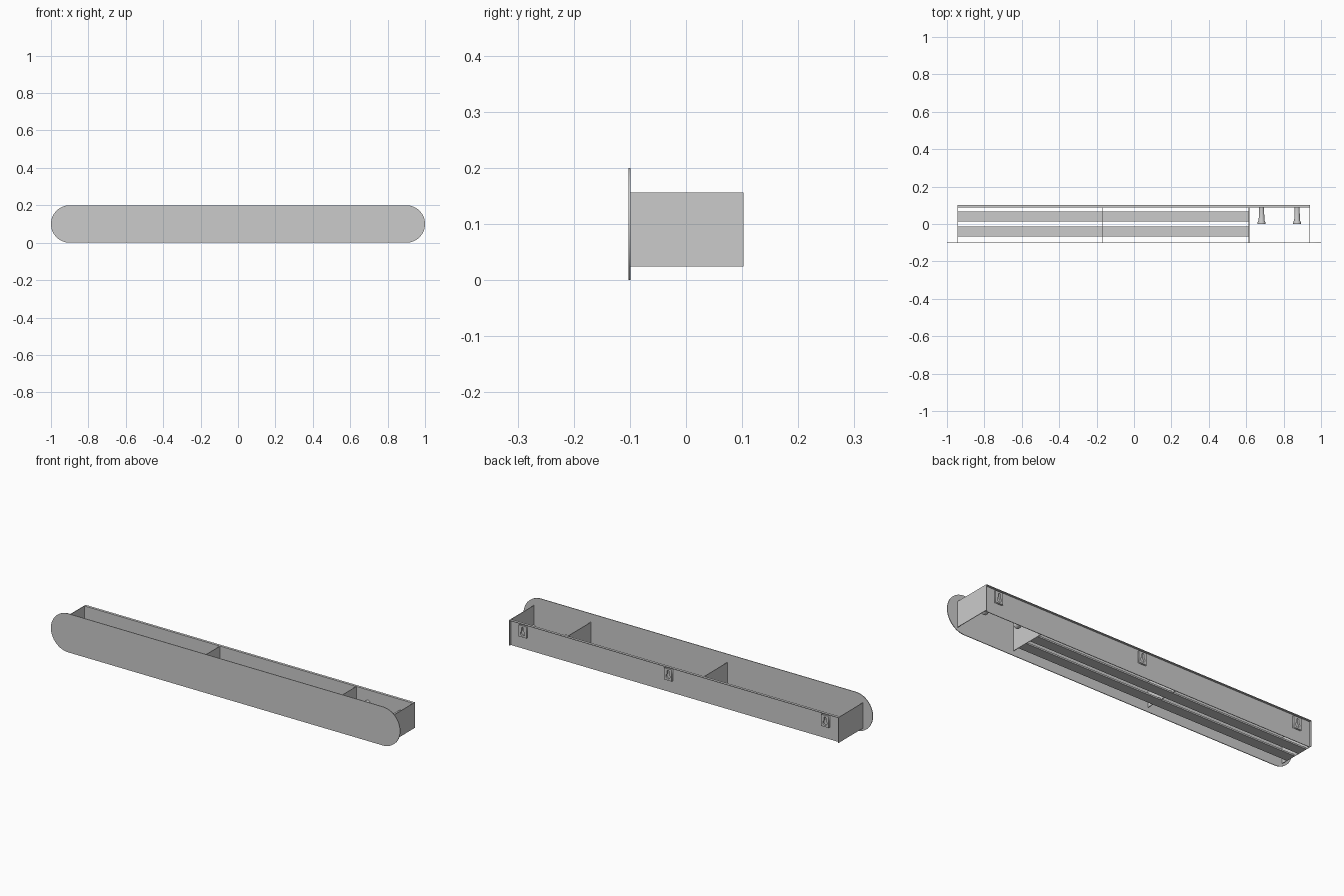
import bpy, bmesh, math

if "Cube" in bpy.data.objects:
    bpy.data.objects.remove(bpy.data.objects["Cube"])

FRONT, BACK = -0.1025, 0.1025      # outer depth limits
Z0, Z1 = 0.024, 0.156              # body height limits
LEFT, RIGHT = -0.945, 0.942        # body ends


def box(name, x0, x1, y0, y1, z0, z1):
    bm = bmesh.new()
    bmesh.ops.create_cube(bm, size=1)
    for v in bm.verts:
        v.co = ((x0 + x1) / 2 + v.co.x * (x1 - x0),
                (y0 + y1) / 2 + v.co.y * (y1 - y0),
                (z0 + z1) / 2 + v.co.z * (z1 - z0))
    me = bpy.data.meshes.new(name)
    bm.to_mesh(me)
    bm.free()
    ob = bpy.data.objects.new(name, me)
    bpy.context.collection.objects.link(ob)
    return ob


def plate(name, outlines, x, y0, y1):
    """Flat plate from closed xz outlines (later ones are holes), y0 to y1."""
    cu = bpy.data.curves.new(name, 'CURVE')
    cu.dimensions = '2D'
    cu.fill_mode = 'BOTH'
    cu.extrude = (y1 - y0) / 2
    for pts in outlines:
        sp = cu.splines.new('POLY')
        sp.points.add(len(pts) - 1)
        for p, (px, pz) in zip(sp.points, pts):
            p.co = (px, pz, 0, 1)
        sp.use_cyclic_u = True
    ob = bpy.data.objects.new(name, cu)
    bpy.context.collection.objects.link(ob)
    ob.location = (x, (y0 + y1) / 2, 0)
    ob.rotation_euler.x = math.pi / 2
    bpy.ops.object.select_all(action='DESELECT')
    ob.select_set(True)
    bpy.context.view_layer.objects.active = ob
    bpy.ops.object.convert(target='MESH')
    return ob


def arc(cx, cz, r, a0, a1, n):
    return [(cx + r * math.cos(math.radians(a0 + (a1 - a0) * i / n)),
             cz + r * math.sin(math.radians(a0 + (a1 - a0) * i / n)))
            for i in range(n + 1)]


# Front fascia with semicircular ends
plate("front_fascia", [arc(0.9, 0.1, 0.1, -90, 90, 32) + arc(-0.9, 0.1, 0.1, 90, 270, 32)],
      0, FRONT, -0.099)

# Recessed back sheet with a rear-facing top lip
box("back_panel", LEFT, RIGHT, 0.089, 0.092, Z0, Z1)
box("back_top_lip", LEFT, RIGHT, 0.092, BACK, Z1 - 0.003, Z1)

# End walls and compartment dividers
T = 0.003
box("left_end", LEFT, LEFT + T, -0.099, BACK, Z0, Z1)
box("right_end", RIGHT - T, RIGHT, -0.099, BACK, Z0, Z1)
for name, x in (("middle_divider", -0.166), ("right_divider", 0.615)):
    box(name, x - T / 2, x + T / 2, -0.099, 0.089, Z0, Z1)

# Two floor slats under the left compartments
for name, y in (("front_slat", -0.04), ("rear_slat", 0.04)):
    box(name, LEFT + T, 0.6135, y - 0.027, y + 0.027, Z0, Z0 + 0.008)

# Flared coat pegs, turned about the y axis
profile = [(0, 0.089), (0.013, 0.089), (0.0155, 0.02), (0.021, 0.008), (0.021, 0), (0, 0)]
for i, x in enumerate((0.682, 0.872)):
    bm = bmesh.new()
    vs = [bm.verts.new((r, y, 0)) for r, y in profile]
    es = [bm.edges.new(p) for p in zip(vs, vs[1:])]
    bmesh.ops.spin(bm, geom=vs + es, cent=(0, 0, 0), axis=(0, 1, 0),
                   angle=math.tau, steps=32)
    bmesh.ops.remove_doubles(bm, verts=bm.verts[:], dist=1e-5)
    bmesh.ops.recalc_face_normals(bm, faces=bm.faces[:])
    me = bpy.data.meshes.new("peg")
    bm.to_mesh(me)
    bm.free()
    peg = bpy.data.objects.new(f"peg_{i + 1}", me)
    bpy.context.collection.objects.link(peg)
    peg.location = (x, 0, 0.09)
    bpy.ops.object.select_all(action='DESELECT')
    peg.select_set(True)
    bpy.context.view_layer.objects.active = peg
    bpy.ops.object.shade_smooth_by_angle(angle=math.radians(30))

# Keyhole hangers on the back
rim = [(-0.022, 0.086), (0.022, 0.086), (0.022, 0.146), (-0.022, 0.146)]
keyhole = arc(0, 0.106, 0.012, 120, 420, 20) + arc(0, 0.132, 0.006, 0, 180, 10)
for i, x in enumerate((-0.866, 0.033, 0.866)):
    plate(f"hanger_{i + 1}", [rim, keyhole], x, 0.092, 0.101)
